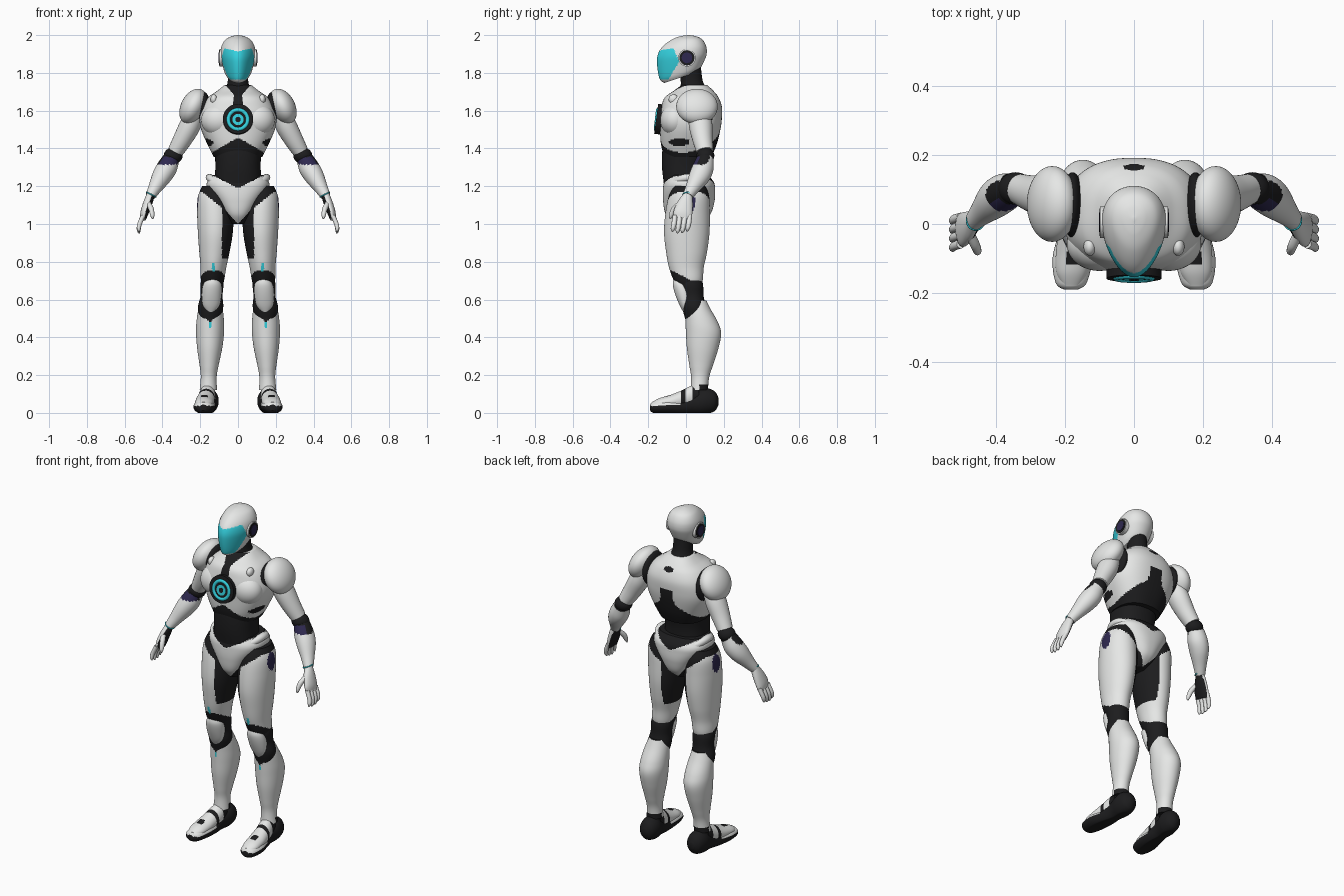
import bpy, bmesh
from math import pi, sin, cos
from mathutils import Vector, Matrix, Euler

if "Cube" in bpy.data.objects:
    bpy.data.objects.remove(bpy.data.objects["Cube"])

X, Y, Z = Vector((1, 0, 0)), Vector((0, 1, 0)), Vector((0, 0, 1))


def material(name, r, g, b):
    m = bpy.data.materials.new(name)
    m.use_nodes = True
    m.diffuse_color = (r, g, b, 1)
    m.node_tree.nodes["Principled BSDF"].inputs["Base Color"].default_value = (r, g, b, 1)
    return m


WHITE = material("white shell", .82, .83, .82)
DARK = material("black rubber", .012, .012, .013)
TEAL = material("teal glow", .035, .64, .74)
NAVY = material("navy joint", .028, .022, .08)


def link(name, data, pair):
    ob = bpy.data.objects.new(name, data)
    bpy.context.collection.objects.link(ob)
    if pair:
        ob.modifiers.new("Mirror", "MIRROR").use_mirror_merge = False
    return ob


def finish(name, bm, mat, rule=None, pair=False):
    """Colour faces by rule, shade smooth and link the part."""
    bmesh.ops.recalc_face_normals(bm, faces=bm.faces)
    bm.normal_update()
    used = [mat]
    for f in bm.faces:
        m = (rule and rule(f.calc_center_median(), f.normal)) or mat
        if m not in used:
            used.append(m)
        f.material_index = used.index(m)
    me = bpy.data.meshes.new(name)
    bm.to_mesh(me)
    bm.free()
    for m in used:
        me.materials.append(m)
    me.shade_smooth()
    me.set_sharp_from_angle(angle=.8)
    return link(name, me, pair)


def spline(secs, steps):
    """Smooth interpolation through the given cross-sections."""
    p = [secs[0], *secs, secs[-1]]
    out = []
    for a, b, c, d in zip(p, p[1:], p[2:], p[3:]):
        for k in range(steps):
            t = k / steps
            out.append([.5 * (2 * j + (l - i) * t + (2 * i - 5 * j + 4 * l - m) * t * t
                              + (3 * j - i - 3 * l + m) * t ** 3)
                        for i, j, l, m in zip(a, b, c, d)])
    return out + [list(secs[-1])]


def loft(name, secs, mat, rule=None, pair=False, u=X, v=Y, n=48, steps=6,
         power=2, egg=0, warp=None):
    """Skin over sections (x, y, z, radius along u, radius along v)."""
    bm = bmesh.new()
    rings = []
    for x, y, z, a, b in spline(secs, steps):
        ring = []
        for k in range(n):
            c, s = cos(2 * pi * k / n), sin(2 * pi * k / n)
            c, s = [abs(w) ** (2 / power) * (1 if w > 0 else -1) for w in (c, s)]
            co = Vector((x, y, z)) + u * max(a, .001) * c * (1 + egg * s) + v * max(b, .001) * s
            ring.append(bm.verts.new(warp(co) if warp else co))
        rings.append(ring)
    for r, q in zip(rings, rings[1:]):
        for k in range(n):
            bm.faces.new((r[k - 1], r[k], q[k], q[k - 1]))
    bm.faces.new(rings[0])
    bm.faces.new(rings[-1])
    return finish(name, bm, mat, rule, pair)


def limb(name, secs, mat, rule=None, n=40):
    """Mirrored loft whose rings face along the limb."""
    d = (Vector(secs[-1][:3]) - Vector(secs[0][:3])).normalized()
    u = Y.cross(d).normalized()
    return loft(name, secs, mat, rule, True, u, d.cross(u), n)


def blob(name, at, size, mat, tilt=0):
    bm = bmesh.new()
    m = Matrix.LocRotScale(Vector(at), Euler((0, tilt, 0)), Vector(size))
    bmesh.ops.create_uvsphere(bm, u_segments=40, v_segments=24, radius=1, matrix=m)
    return finish(name, bm, mat, None, True)


def disc(name, at, r, depth, mat, rot, pair=False):
    bm = bmesh.new()
    m = Matrix.LocRotScale(Vector(at), Euler(rot), None)
    bmesh.ops.create_cone(bm, cap_ends=True, segments=48, radius1=r, radius2=r, depth=depth, matrix=m)
    return finish(name, bm, mat, None, pair)


def hoop(name, point, r, mat, pair=False):
    """Closed tube through point(angle)."""
    cu = bpy.data.curves.new(name, "CURVE")
    cu.dimensions = "3D"
    cu.bevel_depth, cu.bevel_resolution = r, 4
    s = cu.splines.new("POLY")
    s.points.add(63)
    for k, p in enumerate(s.points):
        p.co = (*point(2 * pi * k / 64), 1)
    s.use_cyclic_u = True
    cu.materials.append(mat)
    return link(name, cu, pair)


# Head: egg-shaped helmet with a painted visor
def jaw(p):
    p.z += .35 * (p.y + .03) * min(1, max(0, (1.92 - p.z) / .15))
    return p


def visor(c, n):
    edge = -.036 - .6 * max(0, 1.86 - c.z) - .45 * max(0, c.z - 1.86)
    return TEAL if c.y < edge and 1.765 < c.z < 1.913 + .25 * abs(c.x) else None


loft("helmet", [(0, -.03, 1.775, .055, .085), (0, -.03, 1.8, .07, .11), (0, -.025, 1.86, .086, .128),
                (0, -.02, 1.9, .091, .13), (0, -.008, 1.94, .086, .115), (0, .005, 1.975, .066, .083),
                (0, .012, 1.993, .035, .045), (0, .015, 2, .004, .005)],
     WHITE, visor, n=120, steps=12, egg=.22, warp=jaw)
for part, x, r, depth, mat in (("housing", .087, .046, .022, WHITE), ("disc", .097, .04, .006, DARK),
                               ("cap", .099, .028, .006, NAVY)):
    disc("ear_" + part, (x, .005, 1.88), r, depth, mat, (0, pi / 2, 0), True)
loft("neck", [(0, .045, 1.64, .075, .08), (0, .04, 1.71, .065, .07), (0, .03, 1.76, .054, .058),
              (0, .02, 1.84, .054, .058)], DARK)


# Torso
def chest_paint(c, n):
    x = abs(c.x)
    if c.y < .02:
        strip = c.z > 1.6 and x < .024 + max(0, c.z - 1.69)
        patch = x > .1 and ((c.y + .035) / .055) ** 2 + ((c.z - 1.433) / .02) ** 2 < 1
        if strip or patch:
            return DARK
    else:
        spine = x < .045 and c.z < 1.57
        vent = (x / .03) ** 2 + ((c.z - 1.68) / .014) ** 2 < 1
        if spine or vent:
            return DARK
    return DARK if c.z < 1.46 + .3 * max(0, c.y) - .6 * x else None


loft("chest", [(0, .01, 1.355, .128, .125), (0, .015, 1.42, .161, .147), (0, .022, 1.5, .195, .16),
               (0, .025, 1.56, .203, .165), (0, .03, 1.62, .19, .16), (0, .03, 1.67, .158, .142),
               (0, .04, 1.705, .11, .105), (0, .045, 1.735, .072, .068)],
     WHITE, chest_paint, n=128, steps=12, power=2.4)
blob("pectoral", (.1, -.058, 1.55), (.095, .078, .088), WHITE)
blob("collar_knob", (.128, -.066, 1.66), (.018, .026, .026), WHITE)
loft("abdomen", [(0, 0, 1.12, .13, .105), (0, -.01, 1.22, .125, .108), (0, -.015, 1.3, .12, .112),
                 (0, -.008, 1.38, .122, .118), (0, 0, 1.46, .12, .115)], DARK, power=2.3)

# Chest reactor
lean = (pi / 2 - .13, 0, 0)
disc("reactor_housing", (0, -.143, 1.555), .08, .03, DARK, lean)
disc("reactor_core", (0, -.158, 1.553), .03, .006, TEAL, lean)
disc("reactor_hub", (0, -.16, 1.553), .014, .006, DARK, lean)
hoop("reactor_ring", lambda t: (.051 * cos(t), -.154 + .006 * sin(t), 1.553 + .051 * sin(t)), .011, TEAL)

# Pelvis guard with a raised belt
loft("pelvis", [(0, 0, 1, .035, .07), (0, .01, 1.05, .072, .118), (0, .015, 1.12, .118, .136),
                (0, .016, 1.18, .158, .138), (0, .016, 1.22, .165, .132), (0, .012, 1.26, .14, .105)],
     WHITE, lambda c, n: None if 1 + 1.1 * abs(c.x) < c.z < 1.19 + .5 * abs(c.x) else DARK,
     n=120, steps=10, power=2.5)
hoop("belt", lambda t: (.15 * cos(t), .016 + .118 * sin(t), 1.185 + .06 * cos(t) ** 2), .021, WHITE)


# Legs
def thigh_paint(c, n):
    if c.x > .17 and ((c.y - .015) / .036) ** 2 + ((c.z - 1.115) / .052) ** 2 < 1:
        return NAVY
    if abs(c.x - .13) < .007 and c.y < 0 and .745 < c.z < .79:
        return TEAL
    inner = c.x < .085 and c.z > .82
    groin = c.z > 1.17 - .8 * max(0, .19 - c.x)
    return DARK if inner or groin or c.z < .715 - .5 * c.y else None


loft("thigh", [(.125, .02, 1.2, .065, .085), (.125, .015, 1.14, .088, .108), (.12, .008, 1.05, .096, .118),
               (.12, .004, .95, .092, .12), (.125, .003, .85, .08, .108), (.13, .002, .77, .068, .092),
               (.135, .012, .7, .061, .076), (.135, .02, .65, .045, .05)],
     WHITE, thigh_paint, True, n=96, steps=10)
loft("knee_joint", [(.135, .015, .73, .05, .06), (.138, .026, .68, .061, .064),
                    (.14, .035, .62, .058, .058), (.145, .042, .56, .067, .062), (.148, .05, .5, .055, .055)],
     DARK, None, True)
loft("kneecap", [(.145, .002, .53, .018, .014), (.142, -.004, .57, .044, .03), (.139, -.012, .63, .053, .046),
                 (.136, -.026, .68, .048, .044), (.134, -.038, .715, .026, .026)], WHITE, None, True)


def shin_paint(c, n):
    off = abs(c.x - .147)
    if c.y < .06 and c.z > .475 + 1.3 * off:
        return DARK
    if c.y < .06 and off < .008 and c.z > .45:
        return TEAL
    return DARK if c.y > .07 and c.z < .15 else None


loft("shin", [(.143, .055, .595, .048, .053), (.145, .062, .55, .064, .068), (.147, .083, .48, .073, .086),
              (.148, .093, .42, .074, .093), (.15, .088, .34, .066, .083), (.153, .08, .25, .05, .062),
              (.155, .075, .19, .042, .048), (.157, .07, .12, .046, .046)],
     WHITE, shin_paint, True, n=80, steps=8)


# Feet
def ground(p):
    p.z = max(p.z, 0)
    return p


def strap(c, n):
    band = abs(c.y + .015) < .009 or c.y > .035
    spot = abs(c.x - .178) < .018 and abs(c.y + .1) < .018 and n.z > 0
    return DARK if band or spot else None


loft("shoe_sole", [(.183, -.19, .028, .02, .016), (.182, -.17, .03, .045, .031), (.178, -.1, .033, .058, .04),
                   (.168, -.02, .035, .049, .045), (.162, .04, .05, .046, .056), (.158, .1, .062, .056, .068),
                   (.157, .15, .062, .045, .054), (.157, .172, .06, .016, .02)],
     DARK, lambda c, n: WHITE if c.y < -.03 and n.z > .25 and c.z > .035 else None,
     True, v=Z, n=64, steps=8, warp=ground)
loft("shoe_upper", [(.182, -.18, .045, .024, .012), (.18, -.14, .05, .045, .028), (.176, -.08, .058, .05, .038),
                    (.17, -.02, .07, .047, .05), (.163, .03, .085, .044, .06), (.16, .07, .1, .04, .05)],
     WHITE, strap, True, v=Z, n=64, steps=10)


# Arms
def elbow_paint(c, n):
    if n.y < -.5 and 1.315 < c.z < 1.355:
        return NAVY
    return DARK if c.z > 1.315 and (n.y < -.25 or n.z > .45) else None


blob("shoulder_joint", (.178, .055, 1.6), (.033, .095, .098), DARK)
blob("shoulder_pad", (.237, .058, 1.622), (.065, .11, .1), WHITE, -.47)
limb("upper_arm", [(.225, .068, 1.59, .05, .058), (.255, .078, 1.52, .056, .062), (.295, .088, 1.445, .05, .053),
                   (.33, .1, 1.385, .042, .045)], WHITE)
blob("elbow_joint", (.343, .103, 1.362), (.05, .047, .043), DARK)
limb("forearm", [(.35, .106, 1.352, .043, .044), (.375, .092, 1.3, .054, .056), (.405, .07, 1.25, .051, .055),
                 (.44, .035, 1.19, .036, .038), (.463, .01, 1.15, .027, .028)], WHITE, elbow_paint, 56)
hoop("wrist_ring", lambda t: (.459 + .025 * cos(t), .009 + .026 * sin(t), 1.156 + .012 * cos(t)), .003, TEAL, True)

# Hands
limb("palm", [(.462, .01, 1.155, .022, .024), (.478, -.004, 1.11, .024, .041), (.495, -.016, 1.06, .022, .05),
              (.503, -.02, 1.028, .016, .046)], WHITE, lambda c, n: DARK if n.x < -.5 else None)
for i, finger in enumerate(("index", "middle", "ring", "little")):
    y, drop = -.058 + .026 * i, .008 * abs(i - 1.4)
    limb(finger + "_finger", [(.502, y, 1.045, .012, .013), (.521, y - .006, 1.0, .012, .013),
                              (.526, y - .012, .962 + drop, .01, .011), (.524, y - .014, .948 + drop, .004, .004)],
         WHITE, n=16)
limb("thumb", [(.475, -.03, 1.11, .014, .014), (.46, -.062, 1.08, .014, .015), (.453, -.08, 1.045, .011, .012),
               (.452, -.085, 1.028, .004, .004)], WHITE, n=16)
